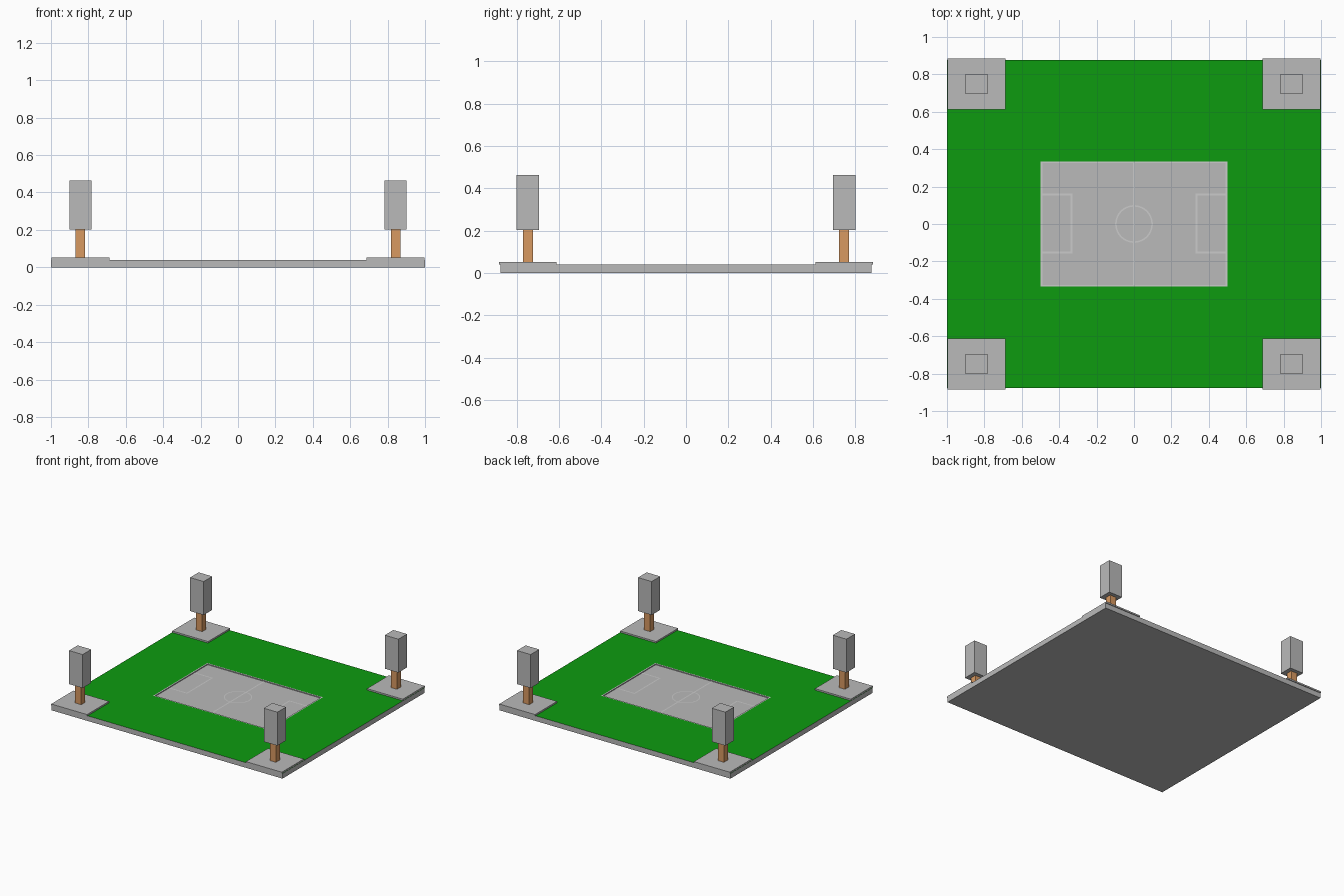
import bpy, bmesh, math

if "Cube" in bpy.data.objects:
    bpy.data.objects.remove(bpy.data.objects["Cube"])


def material(name, rgb):
    m = bpy.data.materials.new(name)
    m.diffuse_color = (*rgb, 1)
    m.use_nodes = True
    m.node_tree.nodes["Principled BSDF"].inputs["Base Color"].default_value = m.diffuse_color
    return m


GRASS = material("grass_green", (0.004, 0.33, 0.005))
WOOD = material("trunk_brown", (0.69, 0.32, 0.12))
STONE = material("stone_grey", (0.49, 0.49, 0.49))
CHALK = material("chalk_white", (0.6, 0.6, 0.6))
PX, PY, W = 0.5, 0.335, 0.01      # pitch half sizes, line width
ZP = 0.033                        # pitch sits a little below the grass
ZL = ZP + 0.0015


def finish(bm, name, *mats):
    mesh = bpy.data.meshes.new(name)
    bm.to_mesh(mesh)
    bm.free()
    for m in mats:
        mesh.materials.append(m)
    ob = bpy.data.objects.new(name, mesh)
    bpy.context.collection.objects.link(ob)
    return ob


def cuboid(x0, x1, y0, y1, z0, z1):
    bm = bmesh.new()
    bmesh.ops.create_cube(bm, size=1)
    for v in bm.verts:
        v.co = ((x0 + x1) / 2 + v.co.x * (x1 - x0),
                (y0 + y1) / 2 + v.co.y * (y1 - y0),
                (z0 + z1) / 2 + v.co.z * (z1 - z0))
    return bm


def markings(name, strips, z):
    # Flat painted strips given as (x0, x1, y0, y1)
    bm = bmesh.new()
    for x0, x1, y0, y1 in strips:
        bm.faces.new([bm.verts.new(p) for p in
                      ((x0, y0, z), (x1, y0, z), (x1, y1, z), (x0, y1, z))])
    return finish(bm, name, CHALK)


# Ground slab: grass top, painted border, shallow sunken pitch
bm = cuboid(-1, 1, -0.878, 0.878, 0, 0.04)
top = max(bm.faces, key=lambda f: f.calc_center_median().z)
top.material_index = 1
for hx, hy, z, mat in ((PX, PY, 0.04, 1), (PX - W, PY - W, 0.04, 2),
                       (PX - W, PY - W, ZP, 0)):
    ring = bmesh.ops.inset_individual(bm, faces=[top], thickness=0.002)["faces"]
    for f in ring:
        f.material_index = mat
    for v in top.verts:
        v.co = (math.copysign(hx, v.co.x), math.copysign(hy, v.co.y), z)
top.material_index = 0
bm.normal_update()
finish(bm, "ground_and_pitch", STONE, GRASS, CHALK)

# Halfway line and goal boxes
markings("halfway_line", [(-W / 2, W / 2, -PY + W, PY - W)], ZL)
for side, s in (("left", -1), ("right", 1)):
    def span(a, b):
        return tuple(sorted((s * a, s * b)))
    markings(side + "_goal_box", [(*span(0.33, 0.34), -0.158, 0.163),
                                  (*span(0.34, 0.49), 0.153, 0.163),
                                  (*span(0.34, 0.49), -0.158, -0.148)], ZL)

# Centre circle ring
bm = bmesh.new()
N = 32
rings = [[bm.verts.new((r * math.cos(2 * math.pi * i / N),
                        r * math.sin(2 * math.pi * i / N), ZL + 0.0005))
          for i in range(N)] for r in (0.093, 0.101)]
for i in range(N):
    j = (i + 1) % N
    bm.faces.new((rings[0][i], rings[1][i], rings[1][j], rings[0][j]))
finish(bm, "centre_circle", CHALK)

# Corner paving with a block tree on each
for sx in (-1, 1):
    for sy in (-1, 1):
        tag = ("left" if sx < 0 else "right") + ("_front" if sy < 0 else "_back")
        cx, cy = sx * 0.843, sy * 0.748

        def block(name, hx, hy, z0, z1, mat):
            finish(cuboid(cx - hx, cx + hx, cy - hy, cy + hy, z0, z1),
                   f"{name}_{tag}", mat)
        block("paving", 0.155, 0.136, 0.04, 0.052, STONE)
        block("trunk", 0.026, 0.024, 0.052, 0.202, WOOD)
        block("foliage", 0.059, 0.053, 0.202, 0.464, STONE)
